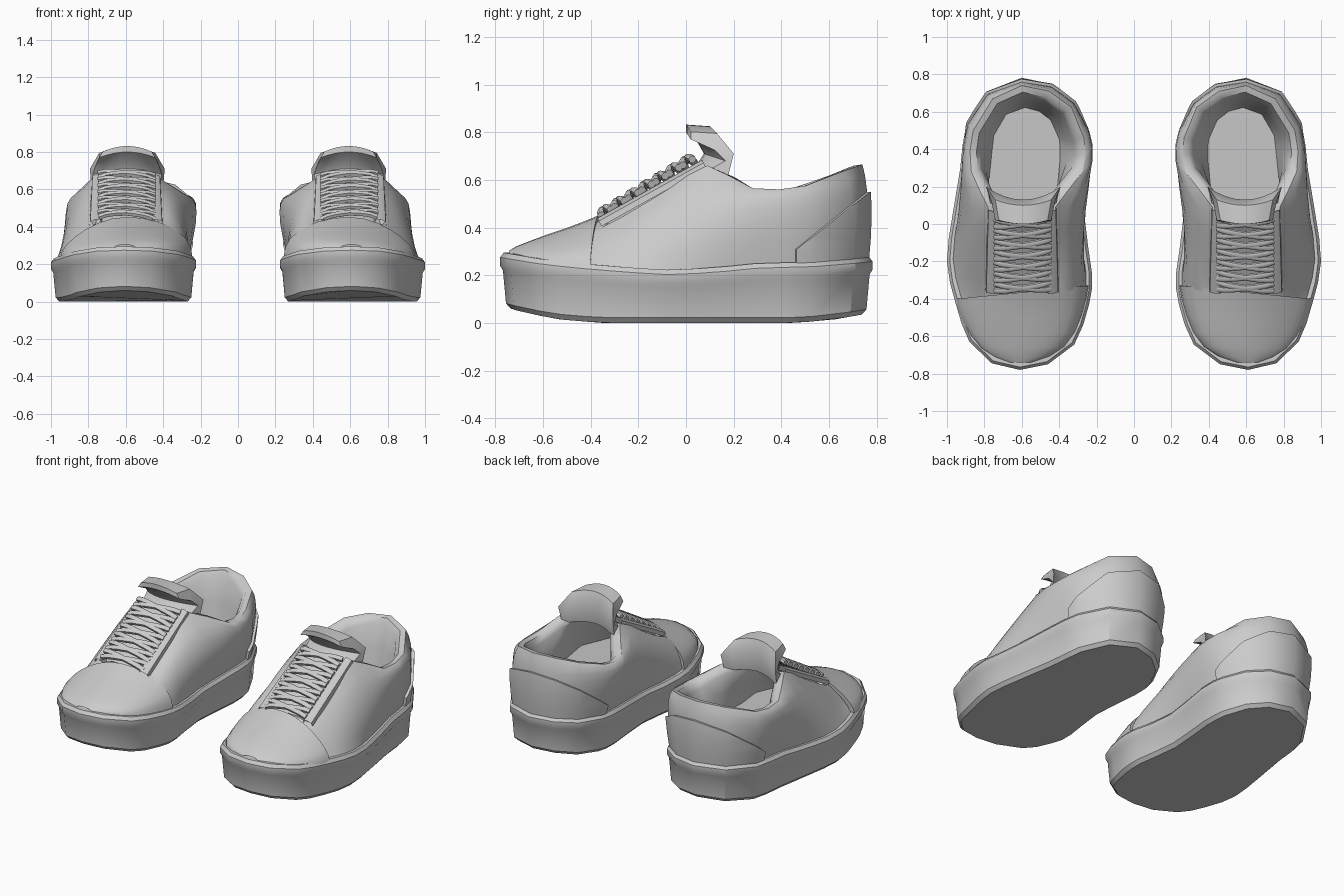
import bpy, bmesh, math
from mathutils import Vector

if "Cube" in bpy.data.objects:
    bpy.data.objects.remove(bpy.data.objects["Cube"])

grey = bpy.data.materials.new("grey")
grey.diffuse_color = (0.6, 0.6, 0.6, 1)
grey.use_nodes = True
grey.node_tree.nodes["Principled BSDF"].inputs["Base Color"].default_value = grey.diffuse_color

# Outline stations of one shoe: toe, outer side, heel, inner side
SOLE = [(.61, -.78), (.76, -.745), (.88, -.63), (.955, -.42), (1.0, -.2), (.97, .05), (.93, .29),
        (.895, .54), (.785, .71), (.6, .782), (.44, .748), (.32, .655), (.25, .51), (.235, .34),
        (.262, .02), (.225, -.26), (.24, -.43), (.32, -.645), (.46, -.75)]
# Widest part of the upper
MID = [(.6, -.6, .345), (.71, -.58, .335), (.79, -.5, .325), (.845, -.36, .34), (.885, -.15, .41),
       (.905, .07, .46), (.92, .29, .48), (.89, .53, .48), (.78, .695, .49), (.6, .762, .5),
       (.44, .735, .5), (.32, .645, .5), (.24, .5, .49), (.222, .34, .48), (.275, .05, .47),
       (.305, -.2, .42), (.325, -.36, .37), (.395, -.5, .345), (.48, -.58, .34)]
# Collar and lace opening
OPEN = [(.6, -.355, .435), (.69, -.35, .43), (.775, -.335, .41), (.79, -.2, .485), (.785, -.06, .57),
        (.78, .09, .66), (.87, .28, .565), (.86, .5, .575), (.755, .67, .64), (.6, .74, .665),
        (.455, .71, .655), (.335, .625, .625), (.268, .46, .57), (.275, .28, .56), (.42, .09, .66),
        (.41, -.08, .56), (.41, -.21, .48), (.42, -.335, .41), (.51, -.35, .43)]
TOP = [(-.78, .295), (-.6, .265), (-.4, .245), (-.1, .222), (.1, .23), (.3, .25), (.6, .258), (.78, .278)]
BOTTOM = [(-.78, .06), (-.7, .04), (-.55, .015), (-.36, 0), (.45, 0), (.62, .01), (.78, .035)]


def lookup(table, y):
    for (a, za), (b, zb) in zip(table, table[1:]):
        if y <= b:
            return za + (zb - za) * max(0, (y - a) / (b - a))
    return table[-1][1]


def refine(points):
    """Add curved midpoints along the long sides only."""
    p = [Vector((*q, 0)[:3]) for q in points]
    n, out = len(p), []
    for i in range(n):
        out.append(p[i])
        if 2 <= i <= 6 or 12 <= i <= 16:
            out.append((9 * (p[i] + p[(i + 1) % n]) - p[i - 1] - p[(i + 2) % n]) / 16)
    return out


def inset(ring, d):
    n, out = len(ring), []
    for i in range(n):
        t = ring[(i + 1) % n] - ring[i - 1]
        out.append(ring[i] + Vector((-t.y, t.x, 0)).normalized() * d)
    return out


def level(ring, table, dz):
    return [Vector((p.x, p.y, lookup(table, q.y) + dz)) for p, q in zip(ring, sole)]


def loft(rings, cap_start=False, cap_end=False, closed=True):
    bm = bmesh.new()
    v = [[bm.verts.new(p) for p in r] for r in rings]
    n = len(v[0])
    for a, b in zip(v, v[1:]):
        for i in range(n if closed else n - 1):
            k = (i + 1) % n
            bm.faces.new((a[i], a[k], b[k], b[i]))
    if cap_start:
        bm.faces.new(v[0][::-1])
    if cap_end:
        bm.faces.new(v[-1])
    return bm


def finish(ob, angle=40, thickness=0):
    bpy.context.view_layer.objects.active = ob
    for o in bpy.context.selected_objects:
        o.select_set(False)
    ob.select_set(True)
    ob.data.materials.clear()
    ob.data.materials.append(grey)
    if thickness:
        m = ob.modifiers.new("thickness", 'SOLIDIFY')
        m.thickness, m.offset = thickness, 1
        bpy.ops.object.modifier_apply(modifier=m.name)
    bpy.ops.object.shade_smooth_by_angle(angle=math.radians(angle))
    ob.modifiers.new("pair", 'MIRROR').use_mirror_merge = False


def make(name, bm, angle=40, thickness=0):
    me = bpy.data.meshes.new(name)
    bm.to_mesh(me)
    bm.free()
    ob = bpy.data.objects.new(name, me)
    bpy.context.collection.objects.link(ob)
    finish(ob, angle, thickness)


sole, mid, opening = refine(SOLE), refine(MID), refine(OPEN)

# Platform sole with chamfered bottom and rounded rim
rings = [level(inset(sole, .045), BOTTOM, 0), level(inset(sole, .025), BOTTOM, .022),
         level(inset(sole, .012), TOP, -.075), level(sole, TOP, -.055), level(sole, TOP, -.02),
         level(inset(sole, .015), TOP, 0), level(inset(sole, .05), TOP, 0)]
make("sole", loft(rings, cap_start=True), 35)

# Upper shell, curving from the sole through the widest part to the opening
base = level(inset(sole, .03), TOP, -.01)


def blend(t):
    a, b, c = (1 - t) * (1 - 2 * t), 4 * t * (1 - t), t * (2 * t - 1)
    return [p * a + q * b + r * c for p, q, r in zip(base, mid, opening)]


shell = [blend(j / 6) for j in range(7)]
make("upper", loft(shell), 50)

# Padded collar edge, inner lining and insole
rim = [p - Vector((0, 0, .005)) for p in inset(opening, .035)]
pad = [p - Vector((0, 0, .045)) for p in inset(opening, .06)]
floor = [Vector((p.x, p.y, .33)) for p in inset(sole, .16)]
for p, q in zip(floor, opening):  # keep the toe end under the shell
    if q.y < 0:
        p.z = .28
half = [p.lerp(q, .5) for p, q in zip(pad, floor)]
make("lining", loft([opening, rim, pad, half, floor], cap_end=True), 50)

# Heel panel: raised piece cut from the upper shell
bm = loft(shell)
for co, no in (((.6, .46, .3), (0, -1, 0)), ((.6, .46, .31), (0, -.8, 1))):
    bmesh.ops.bisect_plane(bm, geom=bm.verts[:] + bm.edges[:] + bm.faces[:],
                           plane_co=co, plane_no=no, clear_outer=True)
make("heel_panel", bm, 40, .016)

# Domed toe cap: y, inner x, outer x, crown height
CAP = [(-.365, .243, .95, .452), (-.43, .255, .94, .425), (-.51, .28, .912, .395), (-.59, .315, .872, .368),
       (-.66, .37, .82, .342), (-.71, .45, .755, .322), (-.74, .54, .68, .305)]


def cap_row(y, x0, x1, top, scale=1):
    c, w, zb, row = (x0 + x1) / 2, (x1 - x0) / 2, lookup(TOP, y) - .01, []
    for k in range(15):
        a = math.pi * k / 14
        u = -math.cos(a)
        h = (top - zb) * math.sin(a) ** .9 * (1 - .35 * max(0, u) ** 2)
        tilt = -.1 * u * w * (y + .74) / .375
        row.append(Vector((c + w * u * scale, y + tilt, zb + h * scale)))
    return row


cap_rows = [cap_row(*CAP[0], .9)] + [cap_row(*s) for s in CAP]
make("toe_cap", loft(cap_rows[::-1], closed=False), 45)

# Raised eyelet strips along both sides of the lacing
for side, name in ((-1, "inner_eyelet_strip"), (1, "outer_eyelet_strip")):
    rows = []
    for k in range(6):
        f = k / 5
        y, z = -.36 + .44 * f, .415 + .245 * f
        edge = .195 - .012 * f
        row = [(edge, -.01), (edge - .003, .012), (edge - .03, .024), (.14, .024), (.13, -.005)]
        rows.append([Vector((.598 + side * x, y - dz * .5, z + dz)) for x, dz in row[::side]])
    make(name, loft(rows[::-1], closed=False), 40)

# Tongue: y, z, half width, sweep back at the edges
SECTIONS = [(-.38, .405, .17, 0), (-.15, .535, .17, 0), (.04, .655, .17, .03), (.075, .71, .185, .09),
            (.05, .755, .17, .07), (.0, .80, .15, .02), (.0, .832, .13, .02), (.1, .825, .15, .03),
            (.13, .74, .2, .07), (.11, .62, .19, .06)]
rows = []
for y, z, w, s in SECTIONS:
    ts = [k / 4 - 1 for k in range(9)]
    rows.append([Vector((.592 + w * t, y + s * t * t, z - .03 * t * t)) for t in ts])
bm = loft(rows, closed=False)
bm.verts.ensure_lookup_table()
for col in (0, 8):  # close the padded tip at both sides
    v = [bm.verts[r * 9 + col] for r in range(2, 10)]
    for a in range(3):
        quad = (v[a], v[a + 1], v[6 - a], v[7 - a])
        bm.faces.new(quad if col == 0 else quad[::-1])
make("tongue", bm, 45)

# Criss-cross laces
curve = bpy.data.curves.new("laces", 'CURVE')
curve.dimensions = '3D'
curve.bevel_depth, curve.bevel_resolution, curve.resolution_u = .017, 1, 1
curve.use_fill_caps = True
ROWS = 7
for i in range(ROWS):
    for side in (-1, 1):
        sp = curve.splines.new('POLY')
        sp.points.add(8)
        for k, pt in enumerate(sp.points):
            t = k / 4 - 1
            f = (i + .5 + .34 * t) / ROWS
            lift = .022 * (1 - t ** 4) + .008 * side * t
            pt.co = (.595 + side * .15 * t, -.36 + .4 * f - lift * .5, .44 + .245 * f + lift * .8, 1)
laces = bpy.data.objects.new("laces", curve)
bpy.context.collection.objects.link(laces)
bpy.context.view_layer.objects.active = laces
for o in bpy.context.selected_objects:
    o.select_set(False)
laces.select_set(True)
bpy.ops.object.convert(target='MESH')
finish(bpy.context.view_layer.objects.active, 60)
